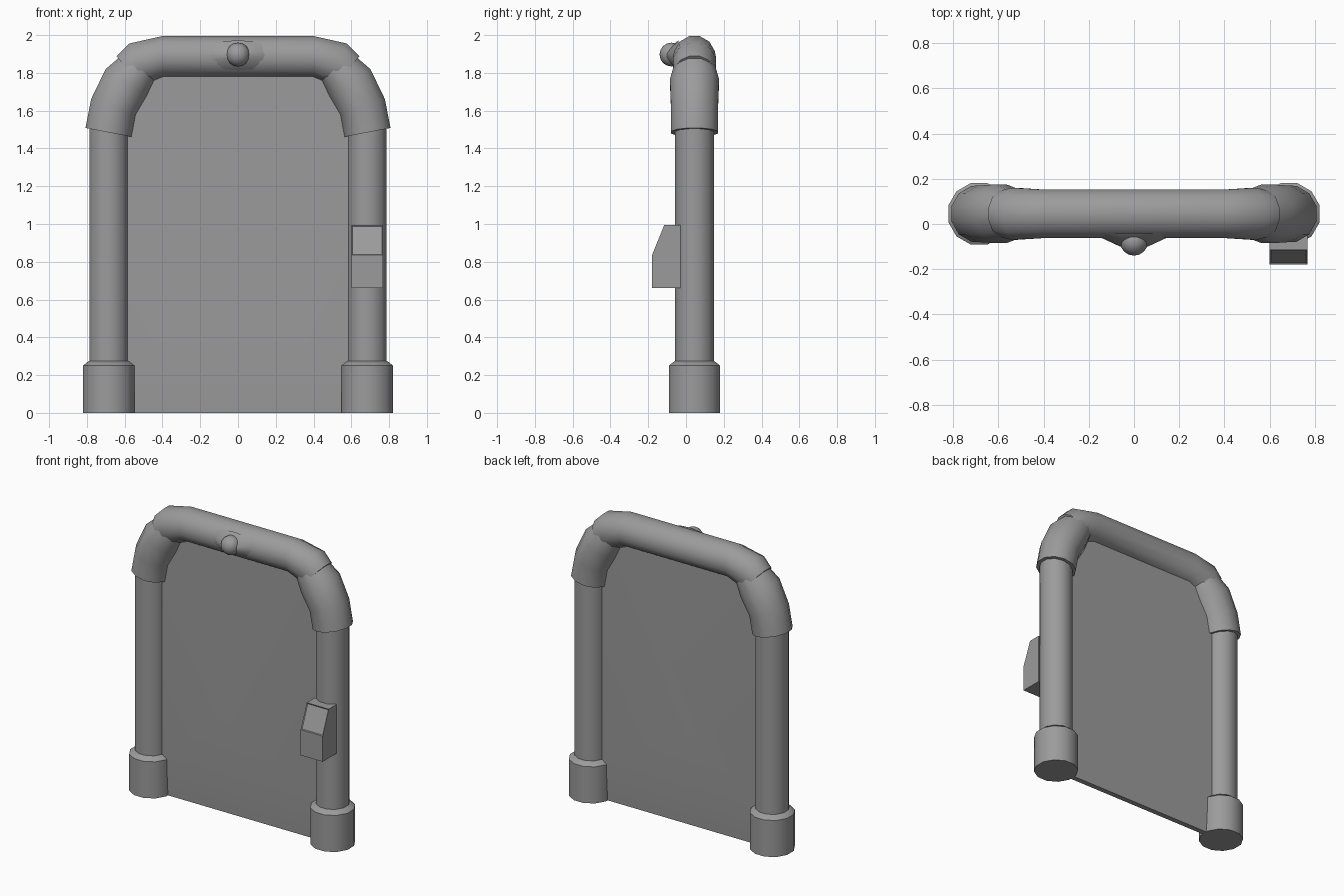
import bpy, bmesh, math
from mathutils import Vector

if "Cube" in bpy.data.objects:
    bpy.data.objects.remove(bpy.data.objects["Cube"], do_unlink=True)

CY = 0.045   # depth of the frame's centre line
LEG_X = 0.685

grey = bpy.data.materials.new("grey")
grey.use_nodes = True
grey.diffuse_color = (0.33, 0.33, 0.33, 1)
grey.node_tree.nodes["Principled BSDF"].inputs["Base Color"].default_value = grey.diffuse_color


def finish(name, bm, angle=40):
    bmesh.ops.recalc_face_normals(bm, faces=bm.faces)
    mesh = bpy.data.meshes.new(name)
    bm.to_mesh(mesh)
    bm.free()
    obj = bpy.data.objects.new(name, mesh)
    bpy.context.collection.objects.link(obj)
    mesh.materials.append(grey)
    bpy.ops.object.select_all(action="DESELECT")
    obj.select_set(True)
    bpy.context.view_layer.objects.active = obj
    bpy.ops.object.shade_smooth_by_angle(angle=math.radians(angle))
    return obj


def tube(name, stations, sides=12):
    """Sweep a round section along (x, z, radius) stations in the frame plane."""
    bm = bmesh.new()
    points = [Vector((x, CY, z)) for x, z, r in stations]
    rings = []
    for i, p in enumerate(points):
        along = (points[min(i + 1, len(points) - 1)] - points[max(i - 1, 0)]).normalized()
        across = along.cross(Vector((0, 1, 0)))
        ring = []
        for k in range(sides):
            a = math.tau * (k + 0.5) / sides
            offset = across * math.cos(a) + Vector((0, math.sin(a), 0))
            ring.append(bm.verts.new(p + offset * stations[i][2]))
        rings.append(ring)
    for a, b in zip(rings, rings[1:]):
        for k in range(sides):
            j = (k + 1) % sides
            bm.faces.new((a[k], a[j], b[j], b[k]))
    bm.faces.new(rings[0])
    bm.faces.new(rings[-1])
    return finish(name, bm)


def prism(name, outline, place, depth):
    """Extrude a 2D outline; place maps (u, v) to 3D."""
    bm = bmesh.new()
    face = bm.faces.new([bm.verts.new(place(u, v)) for u, v in outline])
    new = bmesh.ops.extrude_face_region(bm, geom=[face])["geom"]
    bmesh.ops.translate(bm, vec=depth, verts=[v for v in new if isinstance(v, bmesh.types.BMVert)])
    return bm


# Legs, feet and corner sleeves on both sides
for side, s in (("left", 1), ("right", -1)):
    tube(side + "_leg", [(s * LEG_X, 0.2, 0.106), (s * LEG_X, 1.6, 0.106)])
    tube(side + "_foot", [(s * LEG_X, 0, 0.141), (s * LEG_X, 0.25, 0.141), (s * LEG_X, 0.275, 0.108)])
    tube(side + "_corner_sleeve", [(s * 0.686, 1.485, 0.128), (s * 0.66, 1.62, 0.129),
                                   (s * 0.592, 1.75, 0.134), (s * 0.52, 1.84, 0.108)])

# Top bar with drooping ends
half = [(0.4, 1.887, 0.111), (0.53, 1.85, 0.119), (0.58, 1.81, 0.105)]
tube("top_bar", [(-x, z, r) for x, z, r in reversed(half)] + half)

# Sliding door halves, thinner along the bottom, sharing a stepped seam
seam = [(-0.11, 0), (-0.11, 0.2), (-0.11, 0.66), (0.12, 1.13), (0.12, 1.87)]
for side, s in (("left", 1), ("right", -1)):
    outline = seam + [(s * 0.5, 1.85), (s * 0.66, 1.6), (s * 0.66, 0.2), (s * 0.66, 0)]
    bm = prism("door", outline, lambda u, v: (u, CY - 0.03, v), (0, 0.06, 0))
    for v in bm.verts:
        if v.co.z < 0.1:
            v.co.y = CY + (v.co.y - CY) * 0.6
    caps = [f for f in bm.faces if len(f.verts) > 4]
    for f in caps:
        low = [v for v in f.verts if abs(v.co.z - 0.2) < 0.01]
        bmesh.utils.face_split(f, low[0], low[1])
    finish(side + "_door", bm, 30)

# Wedge-shaped control box on the left leg
profile = [(-0.03, 0.66), (-0.18, 0.66), (-0.18, 0.835), (-0.115, 0.995), (-0.03, 0.995)]
bm = prism("box", profile, lambda u, v: (0.6, u, v), (0.167, 0, 0))
sloped = [f for f in bm.faces if f.normal.z ** 2 > 0.05 and f.normal.y ** 2 > 0.05]
bm.normal_update()
bmesh.ops.recalc_face_normals(bm, faces=bm.faces)
sloped = [f for f in bm.faces if f.normal.z > 0.2 and f.normal.y < -0.2]
bmesh.ops.inset_region(bm, faces=sloped, thickness=0.008, depth=-0.006)
finish("control_box", bm, 30)

# Lamp above the door: flared base and round bulb
bm = bmesh.new()
bmesh.ops.create_cone(bm, cap_ends=True, segments=16, radius1=1, radius2=0.32, depth=0.06)
for v in bm.verts:
    v.co = Vector((v.co.x * 0.19, CY - 0.115 - v.co.z, 1.893 + v.co.y * 0.08))
finish("lamp_base", bm, 50)

bm = bmesh.new()
bmesh.ops.create_uvsphere(bm, u_segments=16, v_segments=8, radius=0.063)
bmesh.ops.translate(bm, verts=bm.verts, vec=(0, -0.077, 1.897))
finish("lamp_bulb", bm, 60)
